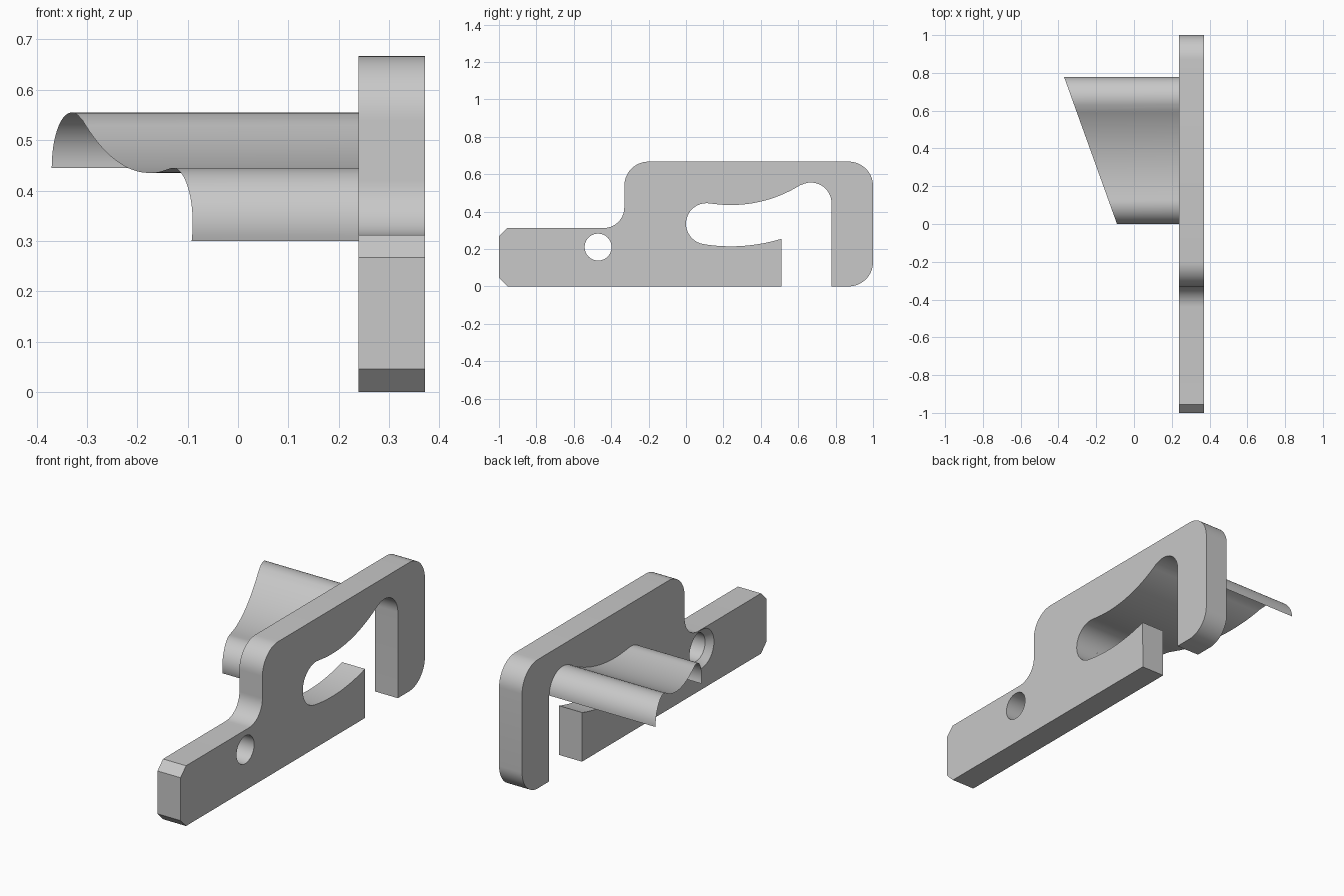
import bpy, bmesh
from math import cos, sin, radians, tau

if "Cube" in bpy.data.objects:
    bpy.data.objects.remove(bpy.data.objects["Cube"], do_unlink=True)

grey = bpy.data.materials.new("plain grey")
grey.use_nodes = True
grey.diffuse_color = (0.58, 0.58, 0.58, 1)
grey.node_tree.nodes["Principled BSDF"].inputs["Base Color"].default_value = grey.diffuse_color

INNER, OUTER = 0.239, 0.371      # plate faces along x


def arc(cy, cz, r, start, end, n=14):
    angles = [radians(start + (end - start) * i / n) for i in range(n + 1)]
    return [(cy + r * cos(a), cz + r * sin(a)) for a in angles]


def finish(bm, name):
    mesh = bpy.data.meshes.new(name)
    bm.to_mesh(mesh)
    bm.free()
    mesh.materials.append(grey)
    obj = bpy.data.objects.new(name, mesh)
    bpy.context.collection.objects.link(obj)
    return obj


def activate(obj):
    bpy.ops.object.select_all(action='DESELECT')
    obj.select_set(True)
    bpy.context.view_layer.objects.active = obj


# Wavy cam edge: three tangent arcs, shared by the slot and the fin
def cam_edge(start):
    return (arc(0.11, 0.335, 0.11, start, 80.8, 20)
            + arc(0.24, 1.135, 0.70, -99.2, -58.2, 24)[1:]
            + arc(0.668, 0.445, 0.11, 121.8, 0, 20)[1:])


# Plate outline in the y-z plane
outline = [(-1, 0.045), (-1, 0.267), (-0.955, 0.312)]
outline += arc(-0.44, 0.422, 0.11, -90, 0)
outline += arc(-0.2, 0.537, 0.13, 180, 90)
outline += arc(0.87, 0.537, 0.13, 90, 0)
outline += arc(0.87, 0.13, 0.13, 0, -90)
outline += [(0.778, 0)]
outline += cam_edge(260.8)[::-1]
outline += arc(0.24, 1.135, 0.921, -99.2, -73, 16)[1:]
outline += [(0.51, 0), (-0.955, 0)]

bm = bmesh.new()
face = bm.faces.new([bm.verts.new((INNER, y, z)) for y, z in outline])
side = bmesh.ops.extrude_face_region(bm, geom=[face])["geom"]
bmesh.ops.translate(bm, vec=(OUTER - INNER, 0, 0),
                    verts=[v for v in side if isinstance(v, bmesh.types.BMVert)])
bmesh.ops.recalc_face_normals(bm, faces=bm.faces)
plate = finish(bm, "latch_plate")

# Countersunk pivot hole
bm = bmesh.new()
rings = []
for x, r in ((0.229, 0.109), (0.27, 0.072), (0.39, 0.072)):
    rings.append([bm.verts.new((x, -0.47 + r * cos(tau * i / 40), 0.21 + r * sin(tau * i / 40)))
                  for i in range(40)])
for a, b in zip(rings, rings[1:]):
    for i in range(40):
        j = (i + 1) % 40
        bm.faces.new((a[i], a[j], b[j], b[i]))
bm.faces.new(rings[0])
bm.faces.new(rings[-1])
bmesh.ops.recalc_face_normals(bm, faces=bm.faces)
cutter = finish(bm, "hole_cutter")
cutter.hide_render = True
cut = plate.modifiers.new("pivot hole", 'BOOLEAN')
cut.operation = 'DIFFERENCE'
cut.solver = 'EXACT'
cut.object = cutter
activate(plate)
bpy.ops.object.modifier_apply(modifier=cut.name)
bpy.data.objects.remove(cutter, do_unlink=True)

# Thin fin following the cam edge, with a slanted free end
bm = bmesh.new()
rows = []
for y, z in cam_edge(198.5):
    free_x = -0.09 - 0.28 * y / 0.778
    rows.append((bm.verts.new((free_x, y, z)), bm.verts.new((INNER, y, z))))
for a, b in zip(rows, rows[1:]):
    bm.faces.new((a[0], a[1], b[1], b[0]))
fin = finish(bm, "cam_fin")

for obj in (plate, fin):
    activate(obj)
    bpy.ops.object.shade_smooth_by_angle(angle=radians(30))
